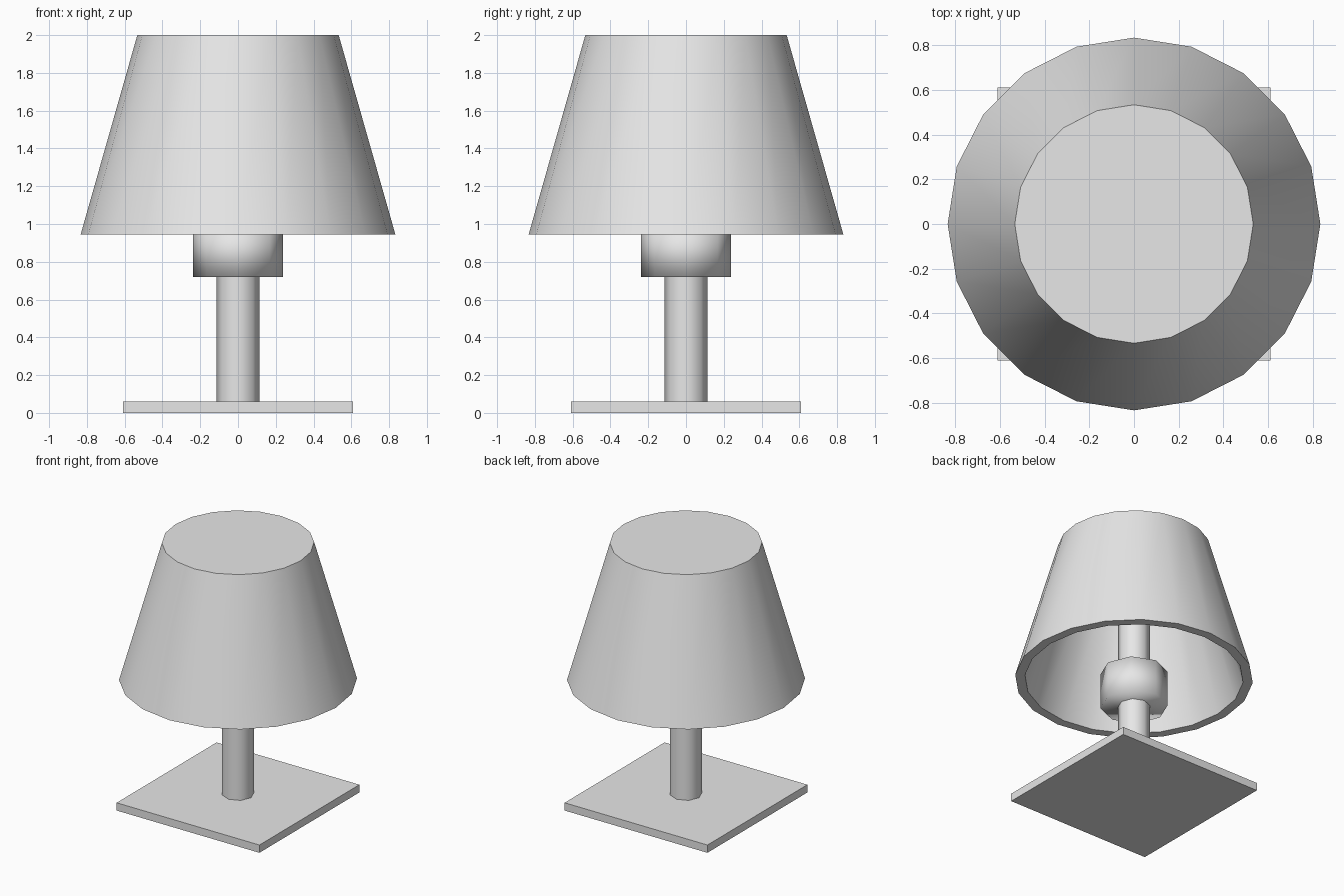
import bpy
import math

# Remove the default object
cube = bpy.data.objects.get("Cube")
if cube:
    bpy.data.objects.remove(cube, do_unlink=True)

# One neutral grey for the whole lamp
grey = bpy.data.materials.new("light_grey")
grey.use_nodes = True
colour = (0.8, 0.8, 0.8, 1)
grey.diffuse_color = colour
grey.node_tree.nodes["Principled BSDF"].inputs["Base Color"].default_value = colour


def lathe(name, profile, sides, smooth_angle):
    """Spin (radius, z) points around z; both ends are closed with flat caps."""
    verts = []
    for radius, z in profile:
        for i in range(sides):
            a = math.tau * i / sides
            verts.append((radius * math.cos(a), radius * math.sin(a), z))
    faces = [tuple(reversed(range(sides)))]
    for ring in range(len(profile) - 1):
        low, high = ring * sides, (ring + 1) * sides
        for i in range(sides):
            j = (i + 1) % sides
            faces.append((low + i, low + j, high + j, high + i))
    last = (len(profile) - 1) * sides
    faces.append(tuple(range(last, last + sides)))
    mesh = bpy.data.meshes.new(name)
    mesh.from_pydata(verts, [], faces)
    mesh.materials.append(grey)
    obj = bpy.data.objects.new(name, mesh)
    bpy.context.collection.objects.link(obj)
    bpy.ops.object.select_all(action="DESELECT")
    obj.select_set(True)
    bpy.context.view_layer.objects.active = obj
    if smooth_angle is None:
        bpy.ops.object.shade_smooth()
    else:
        bpy.ops.object.shade_smooth_by_angle(angle=math.radians(smooth_angle))
    return obj


# Square foot plate
bpy.ops.mesh.primitive_cube_add(size=1, location=(0, 0, 0.03))
base = bpy.context.object
base.name = "base_plate"
base.scale = (1.22, 1.22, 0.06)
base.data.materials.append(grey)

# Octagonal stem running up to the shade's ceiling
lathe("stem", [(0.113, 0.06), (0.113, 1.94)], 8, 60)

# Softly shaded octagonal collar around the stem
lathe("collar", [(0.237, 0.72), (0.237, 0.99)], 8, None)

# Thick shade: inner ceiling, inner wall, flat lower rim, outer wall, top
lathe("shade", [(0.475, 1.93), (0.765, 0.945), (0.833, 0.945), (0.533, 2.0)], 20, 40)
